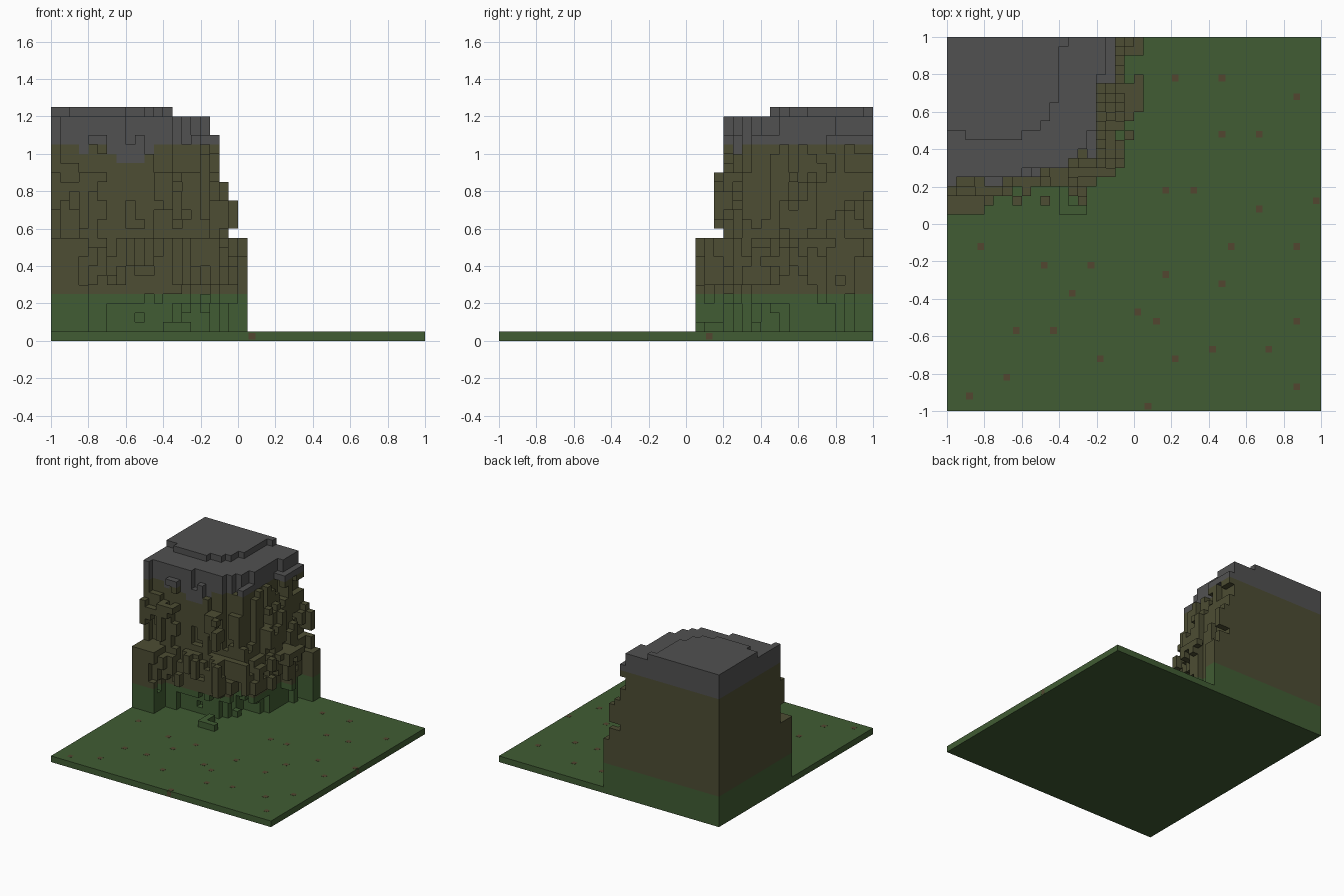
import bpy, bmesh, random
from mathutils import Vector, noise

random.seed(4)
if "Cube" in bpy.data.objects:
    bpy.data.objects.remove(bpy.data.objects["Cube"], do_unlink=True)

V = 0.05          # block size
N = 40            # blocks along each side


def material(name, rgb):
    m = bpy.data.materials.new(name)
    m.use_nodes = True
    m.diffuse_color = (*rgb, 1)
    m.node_tree.nodes["Principled BSDF"].inputs["Base Color"].default_value = (*rgb, 1)
    return m


GRASS = material("grass green", (0.052, 0.107, 0.033))
EARTH = material("earth brown", (0.074, 0.074, 0.033))
STONE = material("stone grey", (0.083, 0.083, 0.083))
SPOT = material("soil spot brown", (0.085, 0.062, 0.030))


def finish(name, bm, mats):
    me = bpy.data.meshes.new(name)
    bm.to_mesh(me)
    bm.free()
    for m in mats:
        me.materials.append(m)
    ob = bpy.data.objects.new(name, me)
    bpy.context.collection.objects.link(ob)
    return ob


def add_box(bm, lo, hi):
    lo, hi = Vector(lo), Vector(hi)
    vs = bmesh.ops.create_cube(bm, size=1)["verts"]
    bmesh.ops.scale(bm, vec=hi - lo, verts=vs)
    bmesh.ops.translate(bm, vec=(lo + hi) / 2, verts=vs)


# Corner offsets of each block side, by outward direction
SIDES = {
    (1, 0, 0): ((1, 0, 0), (1, 1, 0), (1, 1, 1), (1, 0, 1)),
    (-1, 0, 0): ((0, 0, 0), (0, 0, 1), (0, 1, 1), (0, 1, 0)),
    (0, 1, 0): ((0, 1, 0), (0, 1, 1), (1, 1, 1), (1, 1, 0)),
    (0, -1, 0): ((0, 0, 0), (1, 0, 0), (1, 0, 1), (0, 0, 1)),
    (0, 0, 1): ((0, 0, 1), (1, 0, 1), (1, 1, 1), (0, 1, 1)),
    (0, 0, -1): ((0, 0, 0), (0, 1, 0), (1, 1, 0), (1, 0, 0)),
}


def blocks(name, cells, mats, paint):
    """Skin a set of blocks, leaving out hidden sides."""
    bm = bmesh.new()
    verts = {}
    for c in sorted(cells):
        for d, corners in SIDES.items():
            if tuple(a + b for a, b in zip(c, d)) in cells or (c[2] == 1 and d[2] == -1):
                continue
            face = []
            for o in corners:
                p = tuple(a + b for a, b in zip(c, o))
                if p not in verts:
                    verts[p] = bm.verts.new((p[0] * V - 1, p[1] * V - 1, p[2] * V))
                face.append(verts[p])
            bm.faces.new(face).material_index = paint(*c)
    bmesh.ops.dissolve_limit(bm, angle_limit=0.01, verts=bm.verts[:],
                             edges=bm.edges[:], delimit={'MATERIAL'})
    return finish(name, bm, mats)


# Ground slab
bm = bmesh.new()
add_box(bm, (-1, -1, 0), (1, 1, V))
finish("ground_slab", bm, [GRASS])

# Soil spots: thin plates on the grass, plus the two that reach the rim
spots = [(.22, .78), (.47, .78), (.87, .68), (.47, .48), (.67, .48), (.17, .18),
         (.32, .18), (.67, .08), (.975, .125), (-.82, -.12), (-.48, -.22),
         (-.23, -.22), (.17, -.27), (.52, -.12), (.87, -.12), (-.33, -.37),
         (.47, -.32), (.02, -.47), (.12, -.52), (-.63, -.57), (-.43, -.57),
         (.87, -.52), (-.18, -.72), (.22, -.72), (.42, -.67), (.72, -.67),
         (-.68, -.82), (-.88, -.92), (.87, -.87), (.075, -.975)]
bm = bmesh.new()
r = 0.018
for x, y in spots:
    add_box(bm, (x - r, y - r, V - 0.001), (x + r, y + r, V + 0.001))
add_box(bm, (.075 - r, -1.001, .025 - r), (.075 + r, -.999, .025 + r))
add_box(bm, (.999, .125 - r, .025 - r), (1.001, .125 + r, .025 + r))
finish("soil_spots", bm, [SPOT])

# Front edge of the cliff footprint, shelf and cap, per block column from the left
foot = [21] * 4 + [22] * 4 + [23, 23, 22, 23, 22, 22, 22, 24, 25, 25, 26, 29, 32]
shelf = [24] + [25] * 7 + [26] * 5 + [27, 28, 30, 36]
cap = [30, 30] + [29] * 6 + [30, 30, 31, 33, 39]


def inside(edge, i, j):
    return i < len(edge) and j >= edge[i] and not (i == 20 and j in (36, 37))


def depth(i, j):
    """Blocks between this one and the open side of the footprint."""
    for d in range(1, 7):
        for a in range(-d, d + 1):
            for b in range(-d, d + 1):
                if not inside(foot, max(i + a, 0), min(j + b, N - 1)):
                    return d - 1
    return 7


def setback(k):
    return 0 if k < 11 else 1 if k < 18 else 2 if k < 22 else 3


# Cliff blocks: walls step back with height, are rough, and are undercut at the base
cells = set()
for i in range(len(foot)):
    for j in range(foot[i], N):
        if not inside(foot, i, j):
            continue
        d = depth(i, j)
        for k in range(1, 25):
            if k == 24:
                solid = inside(cap, i, j)
            else:
                n = noise.noise(Vector((i * .43 + 3.1, j * .43 + 7.7, k * .19 + .4))) * 3.2
                rough = max(0, n + .5 + random.uniform(-.35, .35))
                need = setback(k) + rough
                if k < 6 and i >= 4 and j < 36:
                    need += (0, 1.7, 1.6, 1.2, .8, .4)[k]
                if k < 11 and (i < 3 or j >= 38):
                    need = 0 if i < 3 or k < 9 else min(need, 1)
                solid = d >= need
                if k >= 21:
                    solid = inside(shelf, i, j) or (k == 21 and solid)
                elif k >= 6 and inside(shelf, i, j):
                    solid = True
            if solid:
                cells.add((i, j, k))


# Colour bands by height, with a dip of stone in the front face
def band(i, j, k):
    dip = 19 if 7 <= i <= 9 and j < 30 else 20 if i in (3, 6, 10) and j < 30 else 21
    return 0 if k < 5 else 1 if k < dip else 2


blocks("cliff", cells, [GRASS, EARTH, STONE], band)

# Loose angled clump in front of the cliff
clump = {(12, 21, 1), (13, 21, 1), (14, 21, 1), (12, 22, 1), (12, 23, 1)} - cells
blocks("grass_clump", clump, [GRASS], lambda i, j, k: 0)
